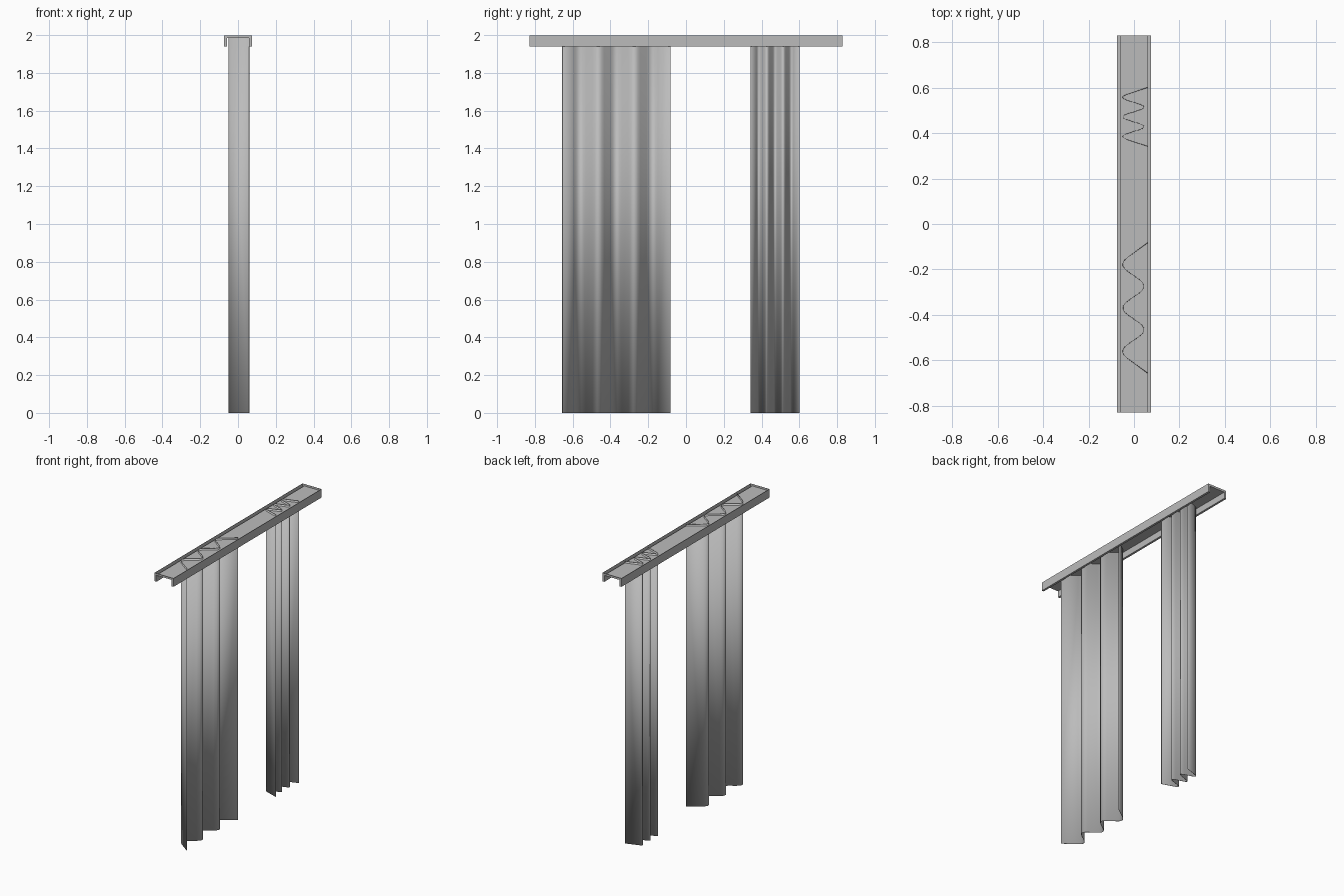
import bpy, bmesh
from mathutils import Vector

cube = bpy.data.objects.get("Cube")
if cube:
    bpy.data.objects.remove(cube, do_unlink=True)

# One plain grey for the whole model
grey = bpy.data.materials.new("plain_grey")
grey.use_nodes = True
GREY = (0.5, 0.5, 0.5, 1)
grey.diffuse_color = GREY
grey.node_tree.nodes["Principled BSDF"].inputs["Base Color"].default_value = GREY


def finish(name, bm, thickness, smooth):
    mesh = bpy.data.meshes.new(name)
    bm.to_mesh(mesh)
    bm.free()
    obj = bpy.data.objects.new(name, mesh)
    bpy.context.collection.objects.link(obj)
    mesh.materials.append(grey)
    for face in mesh.polygons:
        face.use_smooth = smooth
    if thickness:
        mod = obj.modifiers.new("sheet_thickness", "SOLIDIFY")
        mod.thickness = thickness
        mod.offset = 0
    return obj


def extrude_path(bm, points, direction):
    """Sweep an open chain of points along a straight direction."""
    low = [bm.verts.new(p) for p in points]
    high = [bm.verts.new(p + direction) for p in points]
    for i in range(len(low) - 1):
        bm.faces.new((low[i], low[i + 1], high[i + 1], high[i]))
    return low, high


# Rail: folded channel with a sunken deck and closed end strips
HALF, TOP = 0.828, 1.999
half_profile = [(0.06, 1.985), (0.06, 1.94), (0.074, 1.94), (0.074, TOP)]
profile = [(-x, z) for x, z in reversed(half_profile)] + half_profile
bm = bmesh.new()
ends = extrude_path(bm, [Vector((x, -HALF, z)) for x, z in profile],
                    Vector((0, 2 * HALF, 0)))
for ring in ends:
    bm.faces.new(ring)
finish("curtain_rail", bm, 0.002, False)


def curtain(name, start, end, folds):
    """Hanging sheet whose zigzag pleats have rounded corners."""
    step = (end - start) / folds
    corners = [Vector((-0.071 if i % 2 else 0.066, start + i * step, 0))
               for i in range(folds + 1)]
    corners[0].x = corners[-1].x = 0.059
    path = [corners[0]]
    for before, corner, after in zip(corners, corners[1:], corners[2:]):
        a, b = corner.lerp(before, 0.32), corner.lerp(after, 0.32)
        path += [a.lerp(corner, t).lerp(corner.lerp(b, t), t)
                 for t in (0, 0.2, 0.4, 0.6, 0.8, 1)]
    path.append(corners[-1])
    bm = bmesh.new()
    extrude_path(bm, path, Vector((0, 0, 1.998)))
    finish(name, bm, 0.002, True)


# Curtains: one half drawn, one gathered
curtain("wide_curtain", -0.655, -0.083, 6)
curtain("gathered_curtain", 0.342, 0.6, 6)
